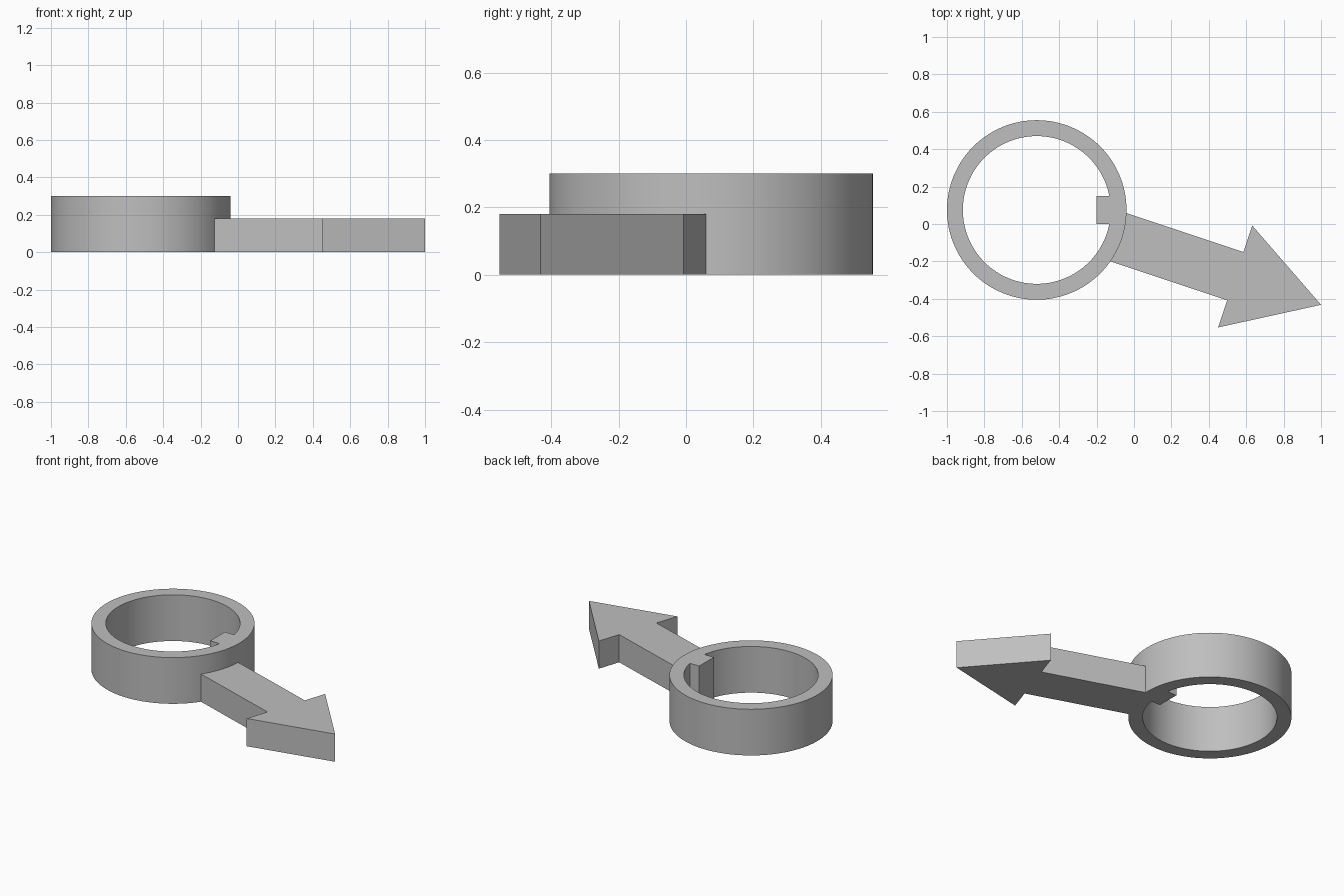
import bpy, bmesh, math

cube = bpy.data.objects.get("Cube")
if cube:
    bpy.data.objects.remove(cube, do_unlink=True)

# One plain grey for everything
grey = bpy.data.materials.new("plain grey")
grey.use_nodes = True
grey.diffuse_color = (0.52, 0.52, 0.52, 1)
grey.node_tree.nodes["Principled BSDF"].inputs["Base Color"].default_value = grey.diffuse_color

CX, CY = -0.52, 0.075      # ring centre
OUTER, INNER = 0.48, 0.395
RING_H, ARROW_H = 0.30, 0.18
SEGMENTS = 128


def finish(name, bm):
    bmesh.ops.recalc_face_normals(bm, faces=bm.faces)
    mesh = bpy.data.meshes.new(name)
    bm.to_mesh(mesh)
    bm.free()
    mesh.materials.append(grey)
    obj = bpy.data.objects.new(name, mesh)
    bpy.context.collection.objects.link(obj)
    return obj


def prism(name, outline, height):
    """Extrude a flat outline up from the ground."""
    bm = bmesh.new()
    base = bm.faces.new([bm.verts.new((x, y, 0)) for x, y in outline])
    top = bmesh.ops.extrude_face_region(bm, geom=[base], use_keep_orig=True)["geom"]
    bmesh.ops.translate(bm, vec=(0, 0, height),
                        verts=[v for v in top if isinstance(v, bmesh.types.BMVert)])
    return finish(name, bm)


# Ring: rectangular section swept round the centre
bm = bmesh.new()
section = [(INNER, 0), (OUTER, 0), (OUTER, RING_H), (INNER, RING_H)]
loops = []
for i in range(SEGMENTS):
    a = math.tau * i / SEGMENTS
    loops.append([bm.verts.new((CX + r * math.cos(a), CY + r * math.sin(a), z))
                  for r, z in section])
for i, loop in enumerate(loops):
    following = loops[(i + 1) % SEGMENTS]
    for j in range(4):
        k = (j + 1) % 4
        bm.faces.new((loop[j], following[j], following[k], loop[k]))
ring = finish("ring", bm)
bpy.ops.object.select_all(action="DESELECT")
ring.select_set(True)
bpy.context.view_layer.objects.active = ring
bpy.ops.object.shade_smooth_by_angle(angle=math.radians(30))

# Key block inside the ring, rooted in its wall
prism("key_block", [(-0.20, 0), (-0.09, 0), (-0.09, 0.15), (-0.20, 0.15)], RING_H)

# Arrow pointer, its shaft rooted in the ring wall
prism("arrow_pointer", [(-0.165, -0.187), (0.498, -0.408), (0.45, -0.553), (1.0, -0.432),
                        (0.632, -0.008), (0.585, -0.150), (-0.08, 0.072)], ARROW_H)
